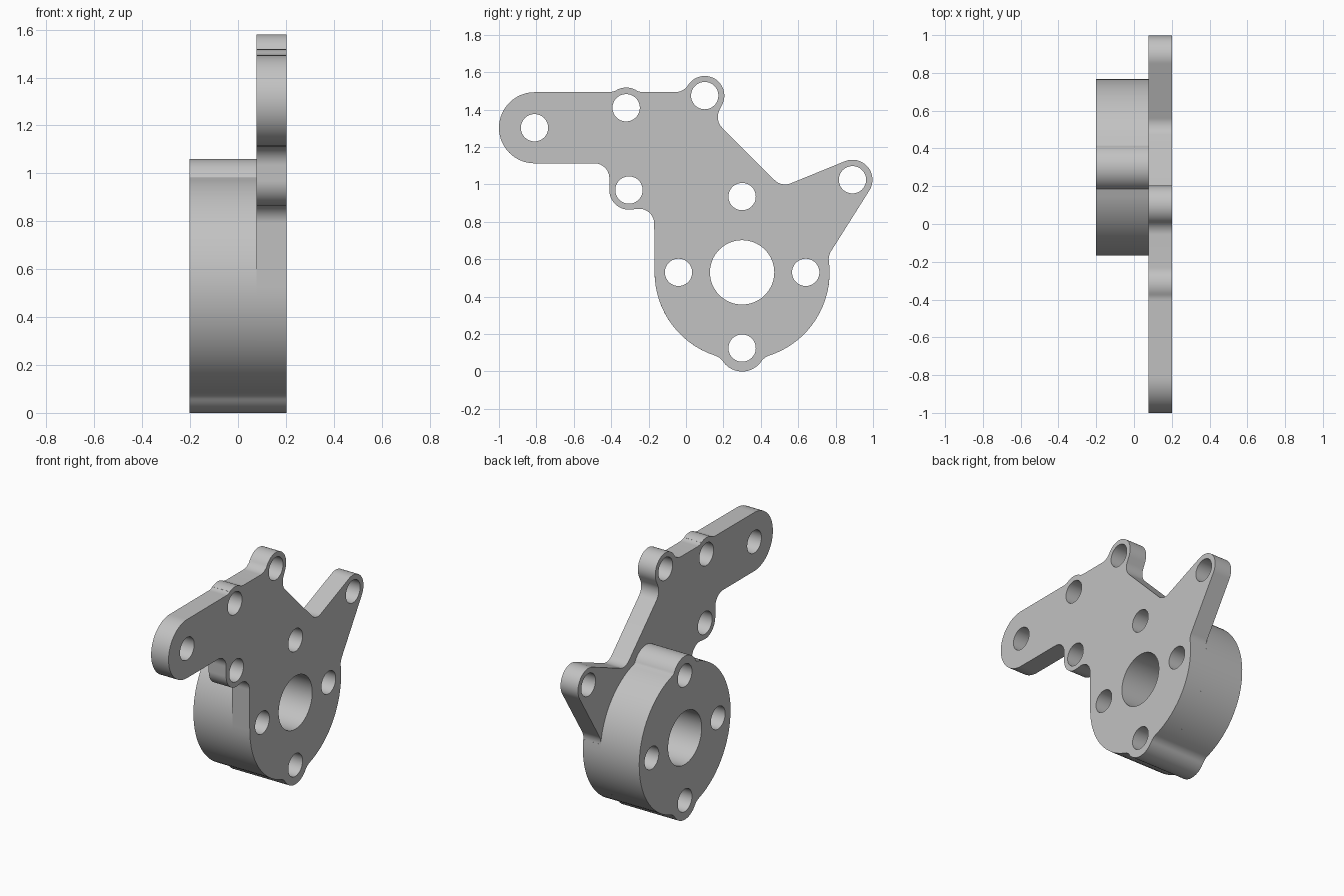
import bpy, bmesh
from math import pi, sin, cos, asin, atan2, hypot, sqrt, ceil, radians
from mathutils import Matrix

if "Cube" in bpy.data.objects:
    bpy.data.objects.remove(bpy.data.objects["Cube"], do_unlink=True)

metal = bpy.data.materials.new("light grey metal")
metal.use_nodes = True
grey = (0.54, 0.54, 0.54, 1)
metal.diffuse_color = grey
metal.node_tree.nodes["Principled BSDF"].inputs["Base Color"].default_value = grey

F = 0.08       # usual fillet radius
BOLT = 0.073   # bolt hole radius


def belt(circles):
    """Closed counterclockwise outline of arcs joined by tangent lines.
    Each circle is (y, z, radius); a negative radius is a concave fillet."""
    n = len(circles)
    heading = []
    for i, (y, z, r) in enumerate(circles):
        y2, z2, r2 = circles[(i + 1) % n]
        dy, dz = y2 - y, z2 - z
        ratio = max(-1, min(1, (r - r2) / hypot(dy, dz)))
        heading.append(atan2(dz, dy) + asin(ratio))
    points = []
    for i, (y, z, r) in enumerate(circles):
        start = heading[i - 1]
        turn = (heading[i] - start) % (2 * pi)
        if r < 0:
            turn -= 2 * pi
        if abs(turn) > 6.2:
            turn = 0
        steps = max(1, ceil(abs(turn) / radians(5)))
        for k in range(steps + 1):
            a = start + turn * k / steps
            p = (y + r * sin(a), z - r * cos(a))
            if not points or hypot(p[0] - points[-1][0], p[1] - points[-1][1]) > 0.0005:
                points.append(p)
    return points


def fillet(a, b, radius, side):
    """Concave circle touching two circles stacked on one vertical line."""
    ra, rb = a[2] + radius, b[2] + radius
    d = abs(b[1] - a[1])
    along = (ra * ra - rb * rb + d * d) / (2 * d)
    up = 1 if b[1] > a[1] else -1
    return (a[0] + side * sqrt(ra * ra - along * along), a[1] + up * along, -radius)


def ring(y, z, r, count=64):
    return [(y + r * cos(2 * pi * k / count), z + r * sin(2 * pi * k / count))
            for k in range(count)]


def slab(name, outline, holes, x0, x1):
    """Extrude a side profile with round holes from x0 to x1."""
    curve = bpy.data.curves.new(name, "CURVE")
    curve.dimensions = "2D"
    curve.fill_mode = "BOTH"
    curve.extrude = (x1 - x0) / 2
    for loop in [outline] + [ring(*h) for h in holes]:
        spline = curve.splines.new("POLY")
        spline.points.add(len(loop) - 1)
        for point, (y, z) in zip(spline.points, loop):
            point.co = (y, z, 0, 1)
        spline.use_cyclic_u = True
    obj = bpy.data.objects.new(name, curve)
    bpy.context.collection.objects.link(obj)
    bpy.ops.object.select_all(action="DESELECT")
    obj.select_set(True)
    bpy.context.view_layer.objects.active = obj
    bpy.ops.object.convert(target="MESH")
    obj = bpy.context.view_layer.objects.active
    # Stand the profile up in the side plane and weld the caps to the walls
    bm = bmesh.new()
    bm.from_mesh(obj.data)
    stand = Matrix(((0, 0, 1, (x0 + x1) / 2), (1, 0, 0, 0), (0, 1, 0, 0), (0, 0, 0, 1)))
    bm.transform(stand)
    bmesh.ops.remove_doubles(bm, verts=bm.verts, dist=0.00005)
    bmesh.ops.recalc_face_normals(bm, faces=bm.faces)
    bm.to_mesh(obj.data)
    bm.free()
    obj.data.materials.clear()
    obj.data.materials.append(metal)
    bpy.ops.object.shade_smooth_by_angle(angle=radians(30))
    return obj


# Main round features of the profile
hub = (0.30, 0.53, 0.468)
hub_foot = (0.30, 0.125, 0.125)
hub_top = (0.30, 0.935, 0.125)
arm_end = (-0.81, 1.303, 0.19)
arm_boss = (-0.32, 1.41, 0.108)
lower_boss = (-0.305, 0.97, 0.105)
upper_boss = (0.10, 1.475, 0.105)
rear_ear = (0.89, 1.025, 0.107)
foot_left = fillet(hub, hub_foot, F, -1)
foot_right = fillet(hub, hub_foot, F, 1)

# Holes shared by the hub and the plate
hub_holes = [(0.30, 0.53, 0.172)]
hub_holes += [(0.30 + dy, 0.53 + dz, BOLT)
              for dy, dz in ((0.34, 0), (-0.34, 0), (0, 0.405), (0, -0.405))]
plate_holes = hub_holes + [(c[0], c[1], BOLT) for c in
                           (arm_end, arm_boss, lower_boss, upper_boss, rear_ear)]

# Mounting plate with its arm, bosses and ear
plate_outline = belt([
    arm_end,
    (-0.49, 1.033, -F), lower_boss, (-0.25, 0.79, -F),
    hub, foot_left, hub_foot, foot_right, hub,
    (0.843, 0.60, -F), rear_ear, (0.53, 1.08, -F),
    (0.25, 1.36, -F), upper_boss, (-0.056, 1.574, -F),
    (-0.23, 1.574, -F), arm_boss, (-0.41, 1.574, -F),
])
slab("mounting_plate", plate_outline, plate_holes, 0.077, 0.202)

# Thick round hub with a filleted foot and a crisp top boss
hub_outline = belt([
    hub, foot_left, hub_foot, foot_right, hub,
    fillet(hub, hub_top, 0.002, 1), hub_top, fillet(hub, hub_top, 0.002, -1),
])
slab("hub", hub_outline, hub_holes, -0.202, 0.077)
